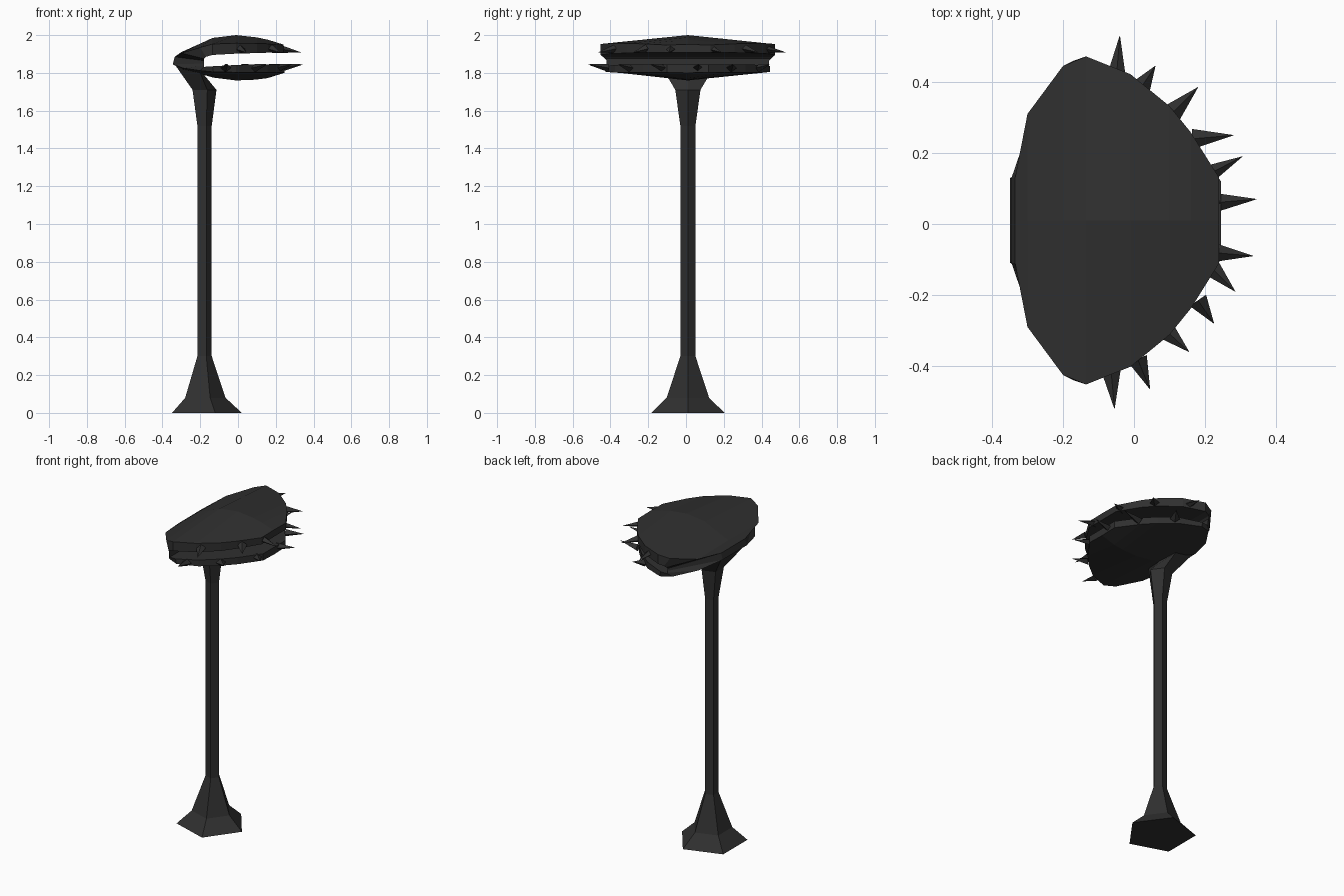
import bpy, bmesh, math
from mathutils import Vector

Y0 = 0.01  # centre plane of the plant

dark = bpy.data.materials.new("dark_charcoal")
dark.diffuse_color = (0.029, 0.029, 0.029, 1)


def loft(name, rings):
    """Join equal-sized rings of points into a closed flat-shaded tube."""
    bm = bmesh.new()
    loops = [[bm.verts.new(p) for p in r] for r in rings]
    n = len(loops[0])
    for a, b in zip(loops, loops[1:]):
        for i in range(n):
            j = (i + 1) % n
            bm.faces.new((a[i], a[j], b[j], b[i]))
    bm.faces.new(loops[0][::-1])
    bm.faces.new(loops[-1])
    bmesh.ops.recalc_face_normals(bm, faces=bm.faces)
    me = bpy.data.meshes.new(name)
    bm.to_mesh(me)
    bm.free()
    me.materials.append(dark)
    ob = bpy.data.objects.new(name, me)
    bpy.context.collection.objects.link(ob)
    return ob


def pentagon(cx, z, r):
    return [(cx + r * math.cos(k * math.tau / 5),
             Y0 + r * math.sin(k * math.tau / 5), z) for k in range(5)]


# Stalk: flared foot, thin post and a neck leaning back into the hinge
stalk = [pentagon(*s) for s in (
    (-0.184, 0.0, 0.204), (-0.184, 0.08, 0.118), (-0.181, 0.30, 0.042),
    (-0.181, 1.52, 0.042), (-0.184, 1.71, 0.070))]
stalk.append([(-0.18, Y0, 1.79), (-0.20, Y0 + 0.12, 1.80), (-0.335, Y0 + 0.12, 1.845),
              (-0.335, Y0 - 0.12, 1.845), (-0.20, Y0 - 0.12, 1.80)])
loft("stalk", stalk)

# Head: one C-shaped loft from the lower lip, round the hinge, to the upper lip
# outer x, outer centre z, outer edge z, outer half width, inner x, inner z, inner half width
head = (
    (0.245, 1.800, 1.803, 0.11, 0.245, 1.845, 0.11),
    (0.155, 1.772, 1.803, 0.235, 0.155, 1.845, 0.235),
    (0.090, 1.764, 1.803, 0.305, 0.090, 1.845, 0.305),
    (-0.010, 1.760, 1.803, 0.385, -0.010, 1.842, 0.385),
    (-0.130, 1.775, 1.805, 0.435, -0.135, 1.835, 0.435),
    (-0.200, 1.795, 1.812, 0.41, -0.180, 1.832, 0.43),
    (-0.290, 1.815, 1.825, 0.28, -0.180, 1.838, 0.43),
    (-0.345, 1.845, 1.845, 0.12, -0.180, 1.850, 0.43),
    (-0.335, 1.885, 1.885, 0.12, -0.180, 1.865, 0.43),
    (-0.300, 1.910, 1.905, 0.30, -0.180, 1.875, 0.44),
    (-0.200, 1.955, 1.935, 0.435, -0.170, 1.885, 0.45),
    (-0.135, 1.985, 1.953, 0.462, -0.135, 1.895, 0.462),
    (-0.010, 2.000, 1.957, 0.412, -0.010, 1.902, 0.412),
    (0.100, 1.988, 1.956, 0.322, 0.100, 1.905, 0.322),
    (0.160, 1.975, 1.954, 0.248, 0.160, 1.907, 0.248),
    (0.240, 1.950, 1.948, 0.12, 0.240, 1.907, 0.12),
)
loft("jaws", [[(xo, Y0, zc), (xo, Y0 + wo, ze), (xi, Y0 + wi, zi),
               (xi, Y0, zi), (xi, Y0 - wi, zi), (xo, Y0 - wo, ze)]
              for xo, zc, ze, wo, xi, zi, wi in head])

# Teeth: four-sided spikes round the lips, alternating upper and lower
teeth = (  # root x, y and tip x, y
    (-0.05, 0.41, -0.04, 0.53), (0.02, 0.385, 0.06, 0.445),
    (0.11, 0.315, 0.18, 0.385), (0.165, 0.24, 0.28, 0.25),
    (0.20, 0.135, 0.305, 0.19), (0.225, 0.06, 0.345, 0.07),
    (0.22, -0.08, 0.335, -0.09), (0.215, -0.12, 0.285, -0.19),
    (0.18, -0.215, 0.225, -0.28), (0.09, -0.30, 0.155, -0.36),
    (0.01, -0.38, 0.045, -0.465), (-0.065, -0.41, -0.055, -0.52))
for i, (bx, by, tx, ty) in enumerate(teeth):
    upper = i % 2 == 0
    root = Vector((bx, by, 1.928 if upper else 1.826))
    tip = Vector((tx, ty, 1.908 if upper else 1.845))
    side = Vector((by - ty, tx - bx, 0)).normalized() * 0.028
    up = Vector((0, 0, 0.022))
    ring = [root + side, root + up, root - side, root - up]
    loft("upper_tooth" if upper else "lower_tooth",
         [ring, [tip + (p - root) * 0.02 for p in ring]])
